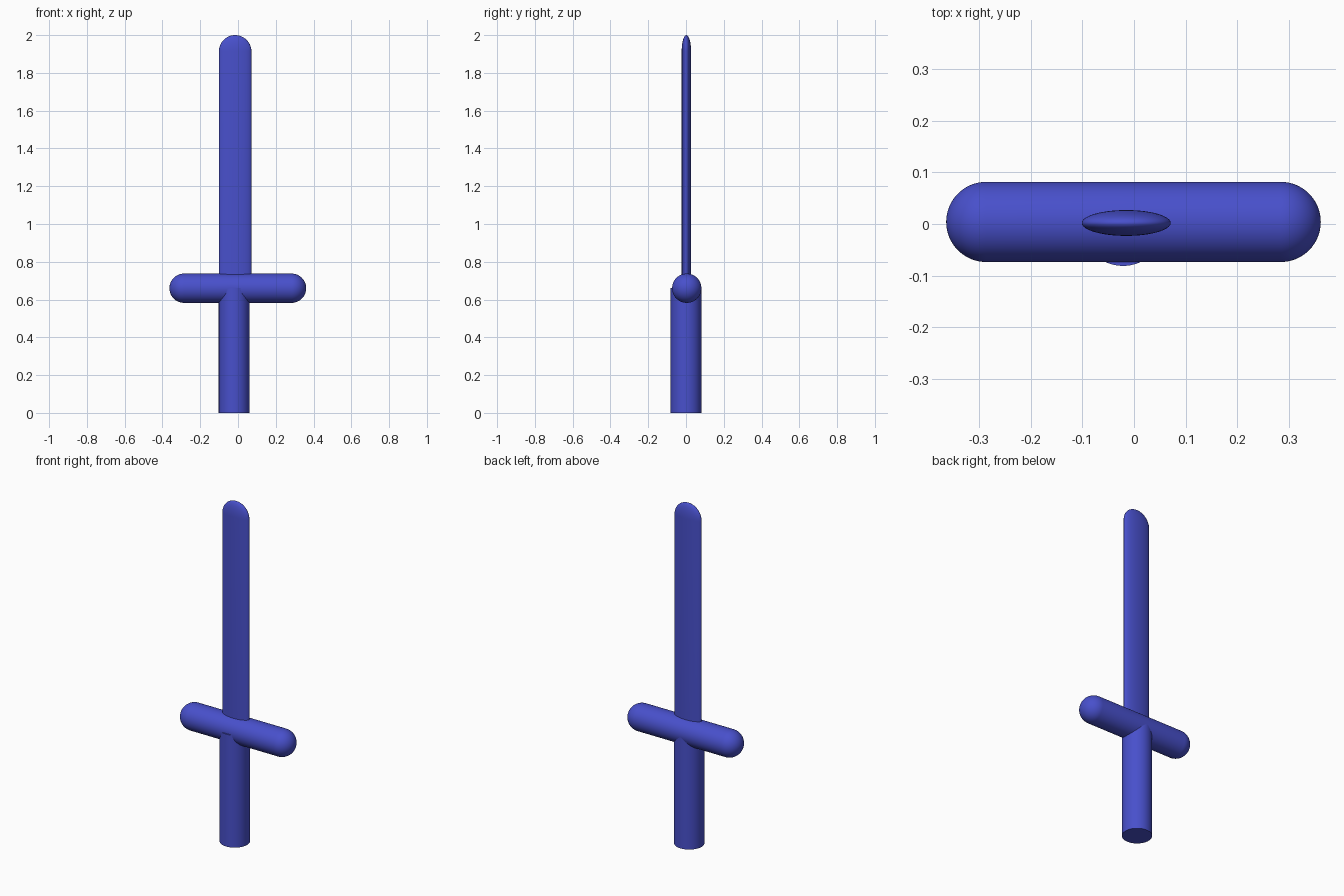
import bpy, bmesh, math
from mathutils import Matrix, Vector

if "Cube" in bpy.data.objects:
    bpy.data.objects.remove(bpy.data.objects["Cube"])

mat = bpy.data.materials.new("blue")
mat.diffuse_color = (0.065, 0.08, 0.6, 1)
mat.use_nodes = True
mat.node_tree.nodes["Principled BSDF"].inputs["Base Color"].default_value = mat.diffuse_color


def lathe(name, profile, matrix, steps=64):
    """Spin an (r, z) profile around z, then place it with the matrix."""
    bm = bmesh.new()
    vs = [bm.verts.new((r, 0, z)) for r, z in profile]
    es = [bm.edges.new(p) for p in zip(vs, vs[1:])]
    bmesh.ops.spin(bm, geom=vs + es, cent=(0, 0, 0), axis=(0, 0, 1),
                   angle=2 * math.pi, steps=steps)
    bmesh.ops.remove_doubles(bm, verts=bm.verts, dist=1e-5)
    bmesh.ops.transform(bm, matrix=matrix, verts=bm.verts)
    bmesh.ops.recalc_face_normals(bm, faces=bm.faces)
    me = bpy.data.meshes.new(name)
    bm.to_mesh(me)
    bm.free()
    me.materials.append(mat)
    ob = bpy.data.objects.new(name, me)
    bpy.context.collection.objects.link(ob)
    bpy.ops.object.select_all(action='DESELECT')
    ob.select_set(True)
    bpy.context.view_layer.objects.active = ob
    bpy.ops.object.shade_smooth_by_angle(angle=math.radians(40))
    return ob


def capsule_profile(radius, length, n=16):
    """Half outline of a round-ended bar, centred on the origin."""
    h = length / 2 - radius
    top = [(radius * math.cos(a), h + radius * math.sin(a))
           for a in (i * math.pi / 2 / n for i in range(n + 1))]
    top[-1] = (0, length / 2)
    return [(r, -z) for r, z in reversed(top)] + top


# Grip: plain flat-ended cylinder
lathe("grip", [(0, 0), (0.081, 0), (0.081, 0.66), (0, 0.66)],
      Matrix.Translation((-0.021, 0, 0)))

# Crossguard: capsule lying along x
lathe("crossguard", capsule_profile(0.0775, 0.724),
      Matrix.Translation((-0.001, 0.004, 0.66)) @ Matrix.Rotation(math.pi / 2, 4, 'Y'))

# Blade: capsule flattened front to back, its lower end buried in the guard
lathe("blade", capsule_profile(0.086, 1.38),
      Matrix.Translation((-0.015, 0.002, 1.31)) @ Matrix.Diagonal(Vector((1, 0.29, 1, 1))))
